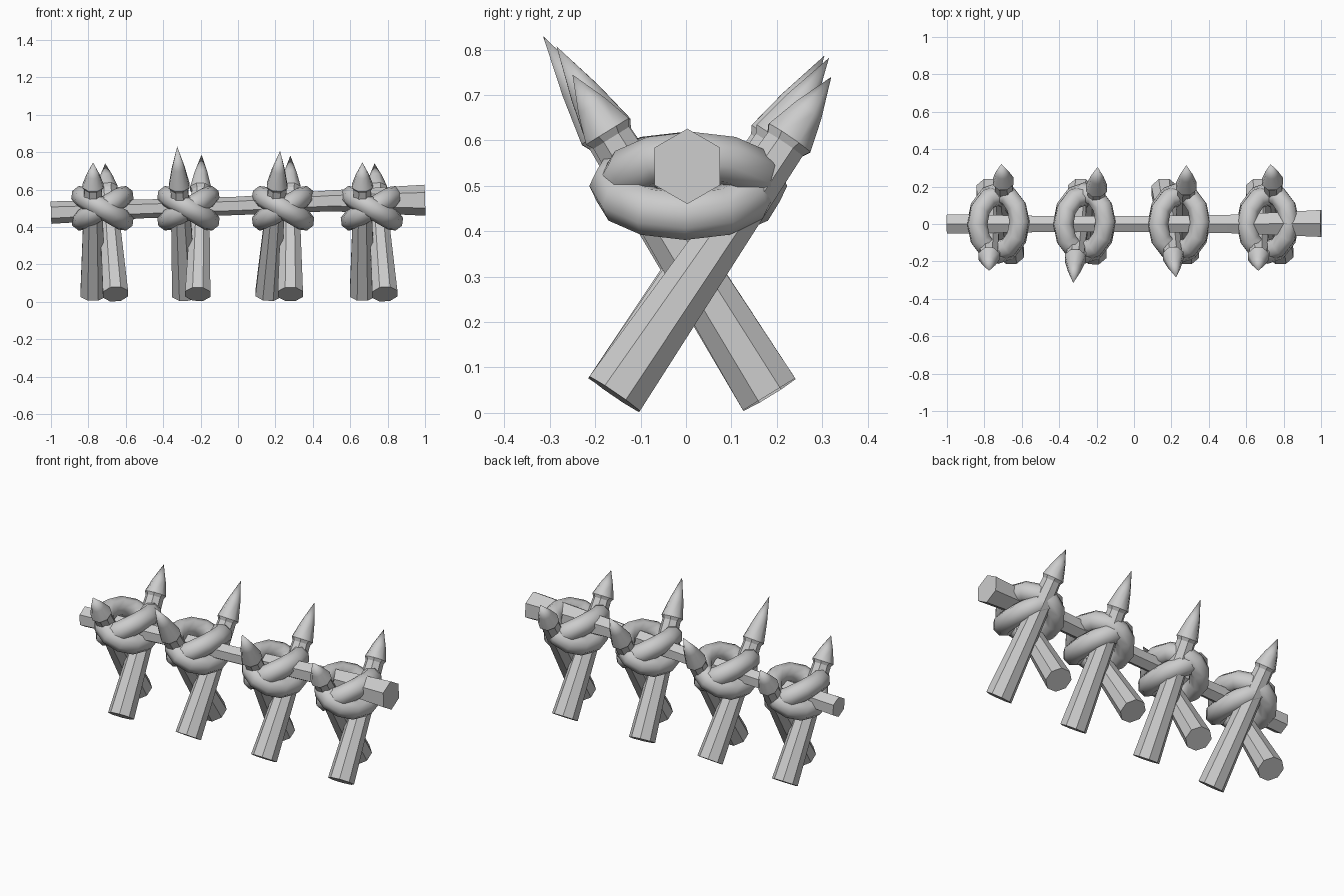
import bpy, bmesh
from math import pi, cos, sin, radians
from mathutils import Vector

if "Cube" in bpy.data.objects:
    bpy.data.objects.remove(bpy.data.objects["Cube"])


def loft(name, rings, sides, phase, side_dir, smooth_from=None):
    """Skin (centre, radius) rings along their axis; a radius of 0 makes a point."""
    bm = bmesh.new()
    axis = (Vector(rings[-1][0]) - Vector(rings[0][0])).normalized()
    u = Vector(side_dir)
    u = (u - axis * u.dot(axis)).normalized()
    v = axis.cross(u)
    loops = []
    for c, r in rings:
        c = Vector(c)
        if r == 0:
            loops.append([bm.verts.new(c)])
        else:
            loops.append([bm.verts.new(c + r * (u * cos(phase + 2 * pi * k / sides)
                                               + v * sin(phase + 2 * pi * k / sides)))
                          for k in range(sides)])
    for i, (a, b) in enumerate(zip(loops, loops[1:])):
        for k in range(sides):
            n = (k + 1) % sides
            f = bm.faces.new((a[k], a[n], b[0]) if len(b) == 1 else (a[k], a[n], b[n], b[k]))
            f.smooth = smooth_from is not None and i >= smooth_from
    for loop in (loops[0], loops[-1]):
        if len(loop) > 2:
            bm.faces.new(loop)
    bmesh.ops.recalc_face_normals(bm, faces=bm.faces)
    me = bpy.data.meshes.new(name)
    bm.to_mesh(me)
    bm.free()
    ob = bpy.data.objects.new(name, me)
    bpy.context.collection.objects.link(ob)
    return ob


def stake(name, foot, tip, neck_z):
    """Tapered octagonal post with a sharpened point."""
    foot, tip = Vector(foot), Vector(tip)
    t = (neck_z - foot.z) / (tip.z - foot.z)
    at = lambda s: foot.lerp(tip, s)
    rings = [(foot, .073), (at(t - .02), .05), (at(t), .06),
             (at(t + (1 - t) * .45), .037), (tip, 0)]
    loft(name, rings, 8, pi / 8, (1, 0, 0), smooth_from=2)


def rope_ring(name, x, y, tilt):
    """Oval rope loop tilted about the y axis."""
    bpy.ops.mesh.primitive_torus_add(major_segments=12, minor_segments=8,
                                     major_radius=.13, minor_radius=.056,
                                     location=(x, y, .5), rotation=(0, radians(tilt), 0))
    ob = bpy.context.object
    ob.name = name
    for vert in ob.data.vertices:  # stretch front to back, keeping rope thickness
        d = Vector((vert.co.x, vert.co.y, 0)).normalized()
        vert.co.y += d.y * .025
    bpy.ops.object.shade_smooth()


# Horizontal hexagonal beam, slimmer in the middle
loft("beam", [((-1, 0, .477), .06), ((-.5, 0, .497), .05), ((0, 0, .513), .049),
              ((.5, 0, .54), .056), ((1, .003, .543), .083)], 6, 0, (0, 0, 1))

# Crossed stakes: ring x, back-foot stake (foot x, tip), front-foot stake (foot x, tip)
pairs = [
    (-.725, -.775, (-.775, -.25, .745), -.655, (-.71, .32, .74)),
    (-.265, -.285, (-.325, -.315, .83), -.215, (-.195, .305, .787)),
    (.241, .16, (.225, -.285, .807), .28, (.28, .315, .782)),
    (.716, .665, (.665, -.25, .745), .785, (.73, .32, .74)),
]
for i, (x, ax, atip, bx, btip) in enumerate(pairs, 1):
    stake(f"stake_leaning_front_{i}", (ax, .183, .041), atip, .62)
    stake(f"stake_leaning_back_{i}", (bx, -.158, .041), btip, .605)
    # Rope lashing: two crossed loops
    rope_ring(f"rope_falling_{i}", x, -.002, 30)
    rope_ring(f"rope_rising_{i}", x, .012, -30)
